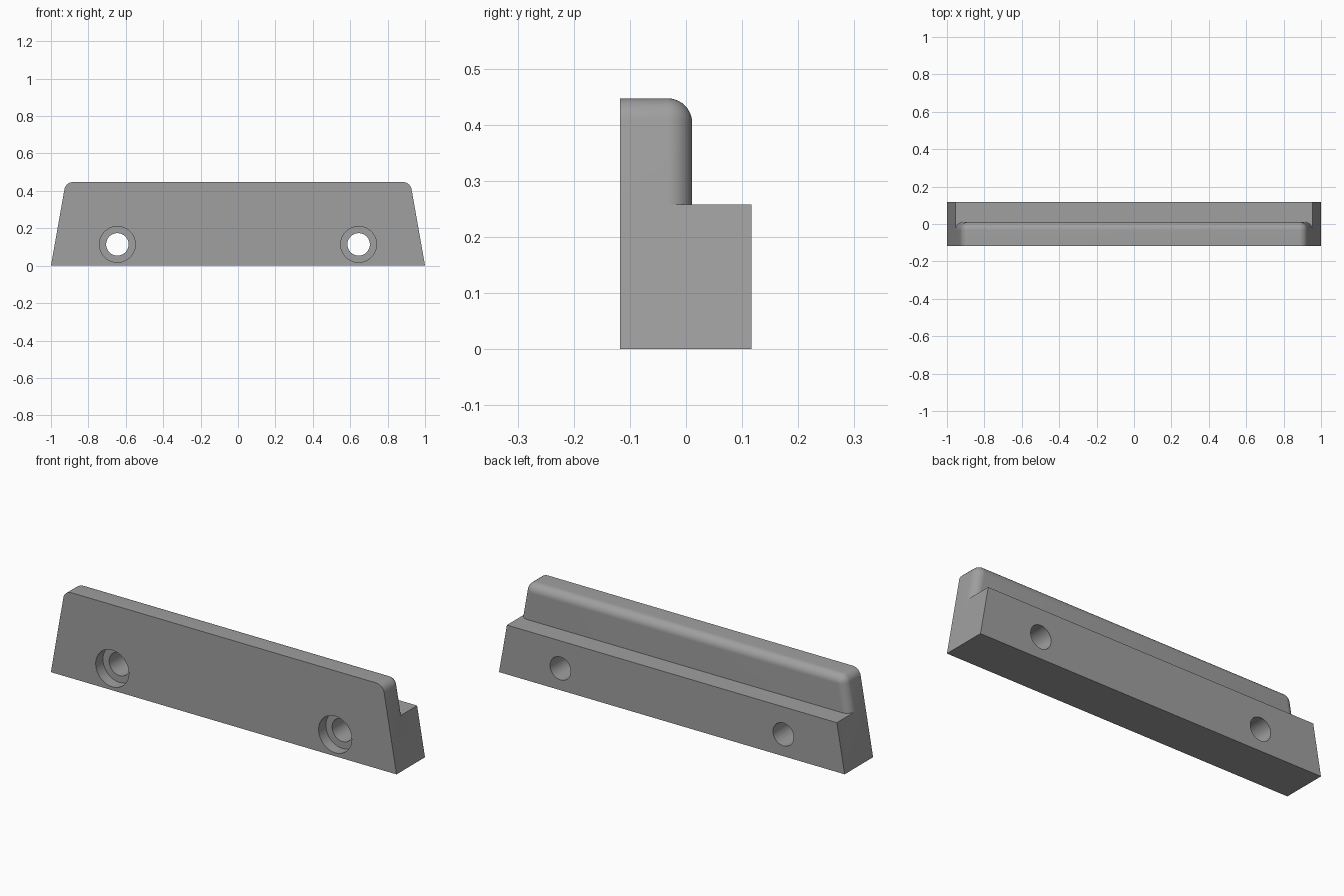
import bpy, bmesh, math

if "Cube" in bpy.data.objects:
    bpy.data.objects.remove(bpy.data.objects["Cube"])

FRONT, BACK, LIP_BACK = -0.118, 0.117, 0.011   # depths (y)
STEP, TOP = 0.258, 0.447                       # heights (z)
SLOPE = math.radians(10)                       # lean of the two ends
CORNER, FILLET = 0.046, 0.044                  # rounding radii
SEG = 10

grey = bpy.data.materials.new("plain grey")
grey.diffuse_color = (0.35, 0.35, 0.35, 1)
grey.use_nodes = True
grey.node_tree.nodes["Principled BSDF"].inputs["Base Color"].default_value = grey.diffuse_color


def end_x(z):
    return 1 - math.tan(SLOPE) * z


def lip_outline(inset):
    """Rounded top outline (x, z), right end to left end, above the step."""
    cz = TOP - CORNER
    cx = end_x(cz) - CORNER / math.cos(SLOPE)
    r = CORNER - inset
    right = [(end_x(STEP) - inset / math.cos(SLOPE), STEP)]
    for i in range(SEG + 1):
        a = SLOPE + (math.pi / 2 - SLOPE) * i / SEG
        right.append((cx + r * math.cos(a), cz + r * math.sin(a)))
    return right + [(-x, z) for x, z in reversed(right)]


# Body: stack of lip outlines from front to back, closed onto the base block
bm = bmesh.new()
levels = [(FRONT, 0)]
for i in range(SEG + 1):
    a = math.pi / 2 * i / SEG
    levels.append((LIP_BACK - FILLET * (1 - math.sin(a)), FILLET * (1 - math.cos(a))))
loops = [[bm.verts.new((x, y, z)) for x, z in lip_outline(d)] for y, d in levels]
for a, b in zip(loops, loops[1:]):
    for i in range(len(a) - 1):
        bm.faces.new((a[i], a[i + 1], b[i + 1], b[i]))
bm.faces.new(loops[-1])

fr, fl, br, bl = [bm.verts.new((s, y, 0)) for y in (FRONT, BACK) for s in (1, -1)]
tr, tl = [bm.verts.new((s * end_x(STEP), BACK, STEP)) for s in (1, -1)]
bm.faces.new(loops[0] + [fl, fr])                               # front
bm.faces.new((fr, fl, bl, br))                                  # underside
bm.faces.new((br, bl, tl, tr))                                  # back
bm.faces.new((fr, br, tr, loops[1][0], loops[0][0]))            # right end
bm.faces.new((fl, bl, tl, loops[1][-1], loops[0][-1]))          # left end
bm.faces.new([tr] + [l[0] for l in loops[1:]]
             + [l[-1] for l in reversed(loops[1:])] + [tl])     # step
bmesh.ops.recalc_face_normals(bm, faces=bm.faces)
mesh = bpy.data.meshes.new("stepped_bar")
bm.to_mesh(mesh)
bm.free()
body = bpy.data.objects.new("stepped_bar", mesh)
bpy.context.collection.objects.link(body)
mesh.materials.append(grey)


def drill(name, x, radius, y0, y1):
    bpy.ops.mesh.primitive_cylinder_add(
        vertices=48, radius=radius, depth=y1 - y0,
        location=(x, (y0 + y1) / 2, 0.114), rotation=(math.pi / 2, 0, 0))
    cutter = bpy.context.object
    cutter.name = name
    cutter.data.materials.append(grey)
    cutter.hide_render = True
    mod = body.modifiers.new(name, 'BOOLEAN')
    mod.operation, mod.solver, mod.object = 'DIFFERENCE', 'EXACT', cutter
    bpy.ops.object.select_all(action='DESELECT')
    bpy.context.view_layer.objects.active = body
    body.select_set(True)
    bpy.ops.object.modifier_apply(modifier=name)
    bpy.data.objects.remove(cutter)


# Counterbored screw holes
for x in (-0.645, 0.645):
    drill("screw_hole", x, 0.06, -0.3, 0.3)
    drill("counterbore", x, 0.096, -0.3, FRONT + 0.06)

bpy.ops.object.select_all(action='DESELECT')
bpy.context.view_layer.objects.active = body
body.select_set(True)
bpy.ops.object.shade_smooth_by_angle(angle=math.radians(30))
